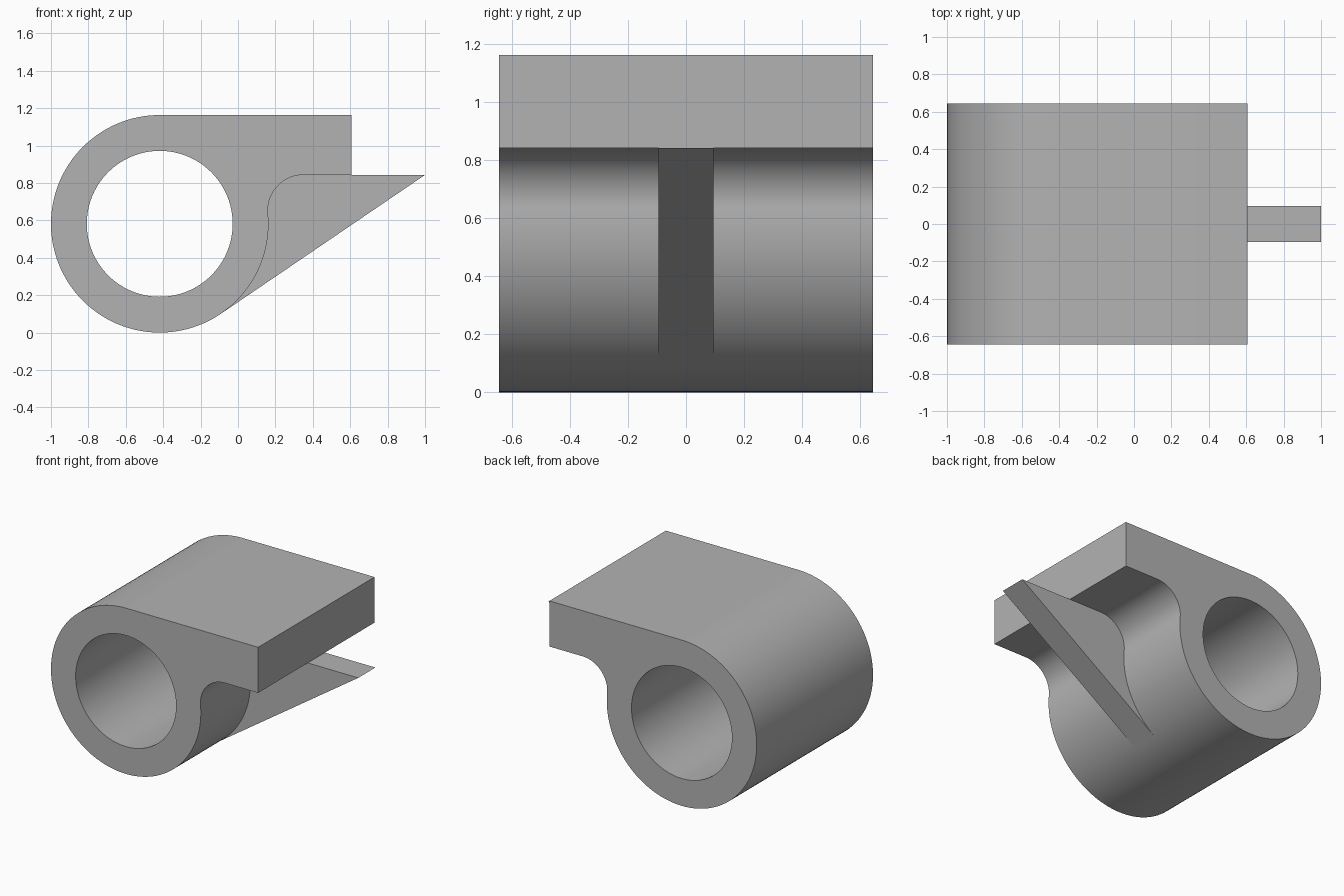
import bpy, bmesh
from math import sin, cos, pi, atan2, sqrt, asin

old = bpy.data.objects.get("Cube")
if old:
    bpy.data.objects.remove(old, do_unlink=True)

grey = bpy.data.materials.new("plain grey")
grey.use_nodes = True
colour = (0.45, 0.45, 0.45, 1)
grey.diffuse_color = colour
grey.node_tree.nodes["Principled BSDF"].inputs["Base Color"].default_value = colour

# Main dimensions
R, BORE, HALF_WIDTH = 0.5815, 0.39, 0.645
CX, CZ = -0.4185, 0.5815
PLATE_END, PLATE_LOW, FILLET = 0.608, 0.843, 0.19
RIB_HALF = 0.095


def arc(cx, cz, r, start, end, n):
    step = (end - start) / n
    return [(cx + r * cos(start + i * step), cz + r * sin(start + i * step))
            for i in range(n + 1)]


def prism(name, outline, half):
    """Extrude an x-z outline symmetrically along y."""
    bm = bmesh.new()
    face = bm.faces.new([bm.verts.new((x, -half, z)) for x, z in outline])
    new = bmesh.ops.extrude_face_region(bm, geom=[face])["geom"]
    verts = [v for v in new if isinstance(v, bmesh.types.BMVert)]
    bmesh.ops.translate(bm, verts=verts, vec=(0, 2 * half, 0))
    bmesh.ops.recalc_face_normals(bm, faces=bm.faces)
    mesh = bpy.data.meshes.new(name)
    bm.to_mesh(mesh)
    bm.free()
    mesh.materials.append(grey)
    obj = bpy.data.objects.new(name, mesh)
    bpy.context.collection.objects.link(obj)
    return obj


def combine(target, tool, operation):
    mod = target.modifiers.new(tool.name, 'BOOLEAN')
    mod.operation, mod.object, mod.solver = operation, tool, 'EXACT'
    bpy.context.view_layer.objects.active = target
    bpy.ops.object.modifier_apply(modifier=mod.name)
    bpy.data.objects.remove(tool, do_unlink=True)


# Barrel and top plate, with a fillet tangent to both
fz = PLATE_LOW - FILLET
fx = CX + sqrt((R + FILLET) ** 2 - (fz - CZ) ** 2)
touch = atan2(fz - CZ, fx - CX)
outline = arc(CX, CZ, R, pi / 2, 2 * pi + touch, 96)
outline += arc(fx, fz, FILLET, pi + touch, pi / 2, 24)[1:]
outline += [(PLATE_END, PLATE_LOW), (PLATE_END, 2 * R)]
body = prism("clamp_body", outline, HALF_WIDTH)

# Bore through the barrel
combine(body, prism("bore", arc(CX, CZ, BORE, 0, 2 * pi, 96)[:-1], 1), 'DIFFERENCE')

# Central rib: its sloping edge runs from the tip to a tangent on the barrel
dx, dz = 1 - CX, PLATE_LOW - CZ
reach = sqrt(dx * dx + dz * dz)
slope = atan2(dz, dx) + asin(R / reach)
tangent = (CX + R * sin(slope), CZ - R * cos(slope))
rib = prism("rib", [(1, PLATE_LOW), (PLATE_END, PLATE_LOW), (0.5, 0.95), (0.05, 0.8),
                    (0.06, 0.45), (-0.11, 0.14), tangent], RIB_HALF)
combine(body, rib, 'UNION')

bpy.ops.object.select_all(action='DESELECT')
body.select_set(True)
bpy.context.view_layer.objects.active = body
bpy.ops.object.shade_smooth_by_angle(angle=pi / 6)
